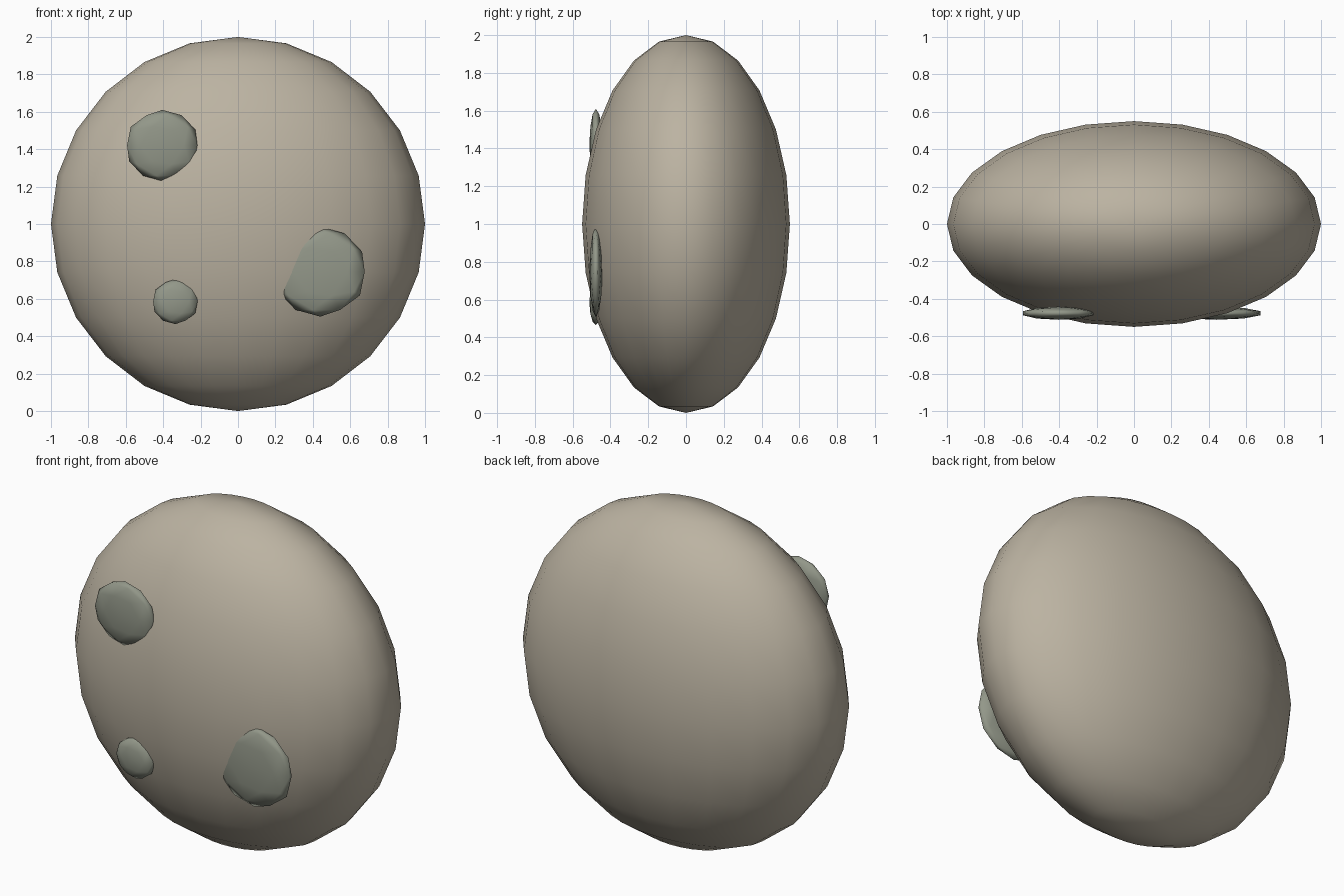
import bpy

if "Cube" in bpy.data.objects:
    bpy.data.objects.remove(bpy.data.objects["Cube"])


def material(name, rgb):
    m = bpy.data.materials.new(name)
    m.diffuse_color = (*rgb, 1)
    m.use_nodes = True
    m.node_tree.nodes["Principled BSDF"].inputs["Base Color"].default_value = m.diffuse_color
    return m


def finish(name, scale, mat):
    ob = bpy.context.object
    ob.name = name
    ob.scale = scale
    bpy.ops.object.transform_apply(location=False, rotation=False, scale=True)
    bpy.ops.object.shade_smooth()
    ob.data.materials.append(mat)


stone = material("stone", (0.50, 0.45, 0.36))
lichen = material("lichen", (0.29, 0.31, 0.25))

# Flattened round body
bpy.ops.mesh.primitive_uv_sphere_add(segments=24, ring_count=12, radius=1,
                                     location=(0, 0, 1))
finish("stone_body", (1, 0.55, 1), stone)

# Thin patches set into the front: x, z, radius
for i, (x, z, r) in enumerate([(-0.405, 1.42, 0.19),
                               (0.44, 0.745, 0.24),
                               (-0.335, 0.585, 0.12)]):
    bpy.ops.mesh.primitive_ico_sphere_add(subdivisions=2, radius=1,
                                          location=(x, -0.477, z))
    finish(f"lichen_patch_{i + 1}", (r * 1.04, 0.035, r), lichen)
